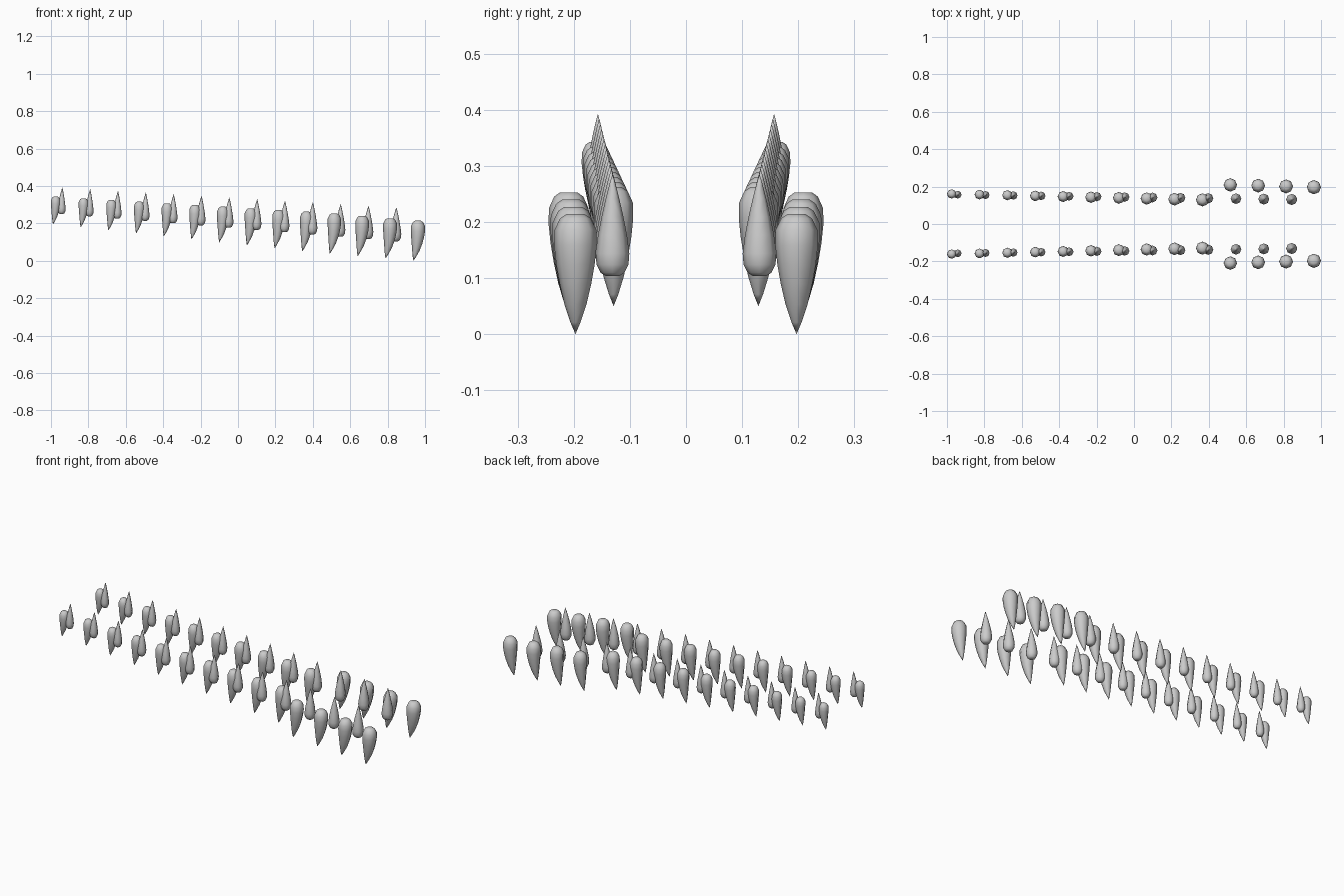
import bpy, bmesh, math

if "Cube" in bpy.data.objects:
    bpy.data.objects.remove(bpy.data.objects["Cube"])

SIDES = 8
# (height fraction from root to tip, radius fraction, lean fraction)
UPPER = [(0.0, 0.42, 0.0), (0.035, 0.72, 0.0), (0.13, 0.98, 0.0), (0.26, 1.0, 0.0),
         (0.42, 0.90, 0.08), (0.58, 0.74, 0.22), (0.75, 0.52, 0.46), (0.90, 0.24, 0.78)]
LOWER = [(0.0, 0.40, 0.0), (0.03, 0.70, 0.0), (0.11, 0.95, 0.0), (0.22, 1.0, 0.0),
         (0.40, 0.86, 0.1), (0.58, 0.65, 0.3), (0.76, 0.40, 0.55), (0.90, 0.18, 0.8)]


def lerp(a, b, t):
    return a + (b - a) * t


def tooth(name, profile, x, y, z_root, z_tip, radius, lean):
    """Lofted rings from a rounded root to a pointed tip, mirrored across y."""
    bm = bmesh.new()
    rings = []
    for h, r, s in profile:
        z = lerp(z_root, z_tip, h)
        rings.append([bm.verts.new((x + lean * s + radius * r * math.cos(a),
                                    y + radius * r * math.sin(a), z))
                      for a in (2 * math.pi * k / SIDES for k in range(SIDES))])
    tip = bm.verts.new((x + lean, y, z_tip))
    bm.faces.new(rings[0])
    for k in range(SIDES):
        n = (k + 1) % SIDES
        for a, b in zip(rings, rings[1:]):
            bm.faces.new((a[k], a[n], b[n], b[k]))
        bm.faces.new((rings[-1][k], rings[-1][n], tip))
    bmesh.ops.recalc_face_normals(bm, faces=bm.faces)
    me = bpy.data.meshes.new(name)
    bm.to_mesh(me)
    bm.free()
    for p in me.polygons:
        p.use_smooth = True
    ob = bpy.data.objects.new(name, me)
    bpy.context.collection.objects.link(ob)
    mod = ob.modifiers.new("mirror", 'MIRROR')
    mod.use_axis = (False, True, False)
    mod.use_clip = False


# upper row: four outer front teeth, then ten smaller inner ones
for i in range(14):
    x = lerp(0.962, -0.975, i / 13)
    if i < 4:
        t = i / 3
        tooth(f"upper_front_tooth_{i + 1}", UPPER, x, lerp(0.197, 0.209, t),
              lerp(0.214, 0.253, t), lerp(0.0, 0.037, t), lerp(0.038, 0.036, t), -0.024)
    else:
        t = (i - 4) / 9
        tooth(f"upper_back_tooth_{i - 3}", UPPER, x, lerp(0.129, 0.161, t),
              lerp(0.262, 0.343, t), lerp(0.05, 0.195, t), lerp(0.035, 0.025, t),
              lerp(-0.022, -0.014, t))

# lower row: thirteen teeth pointing up
for i in range(13):
    t = i / 12
    tooth(f"lower_tooth_{i + 1}", LOWER, lerp(0.843, -0.943, t), lerp(0.131, 0.157, t),
          lerp(0.104, 0.25, t), lerp(0.286, 0.393, t), lerp(0.030, 0.021, t), 0.004)
